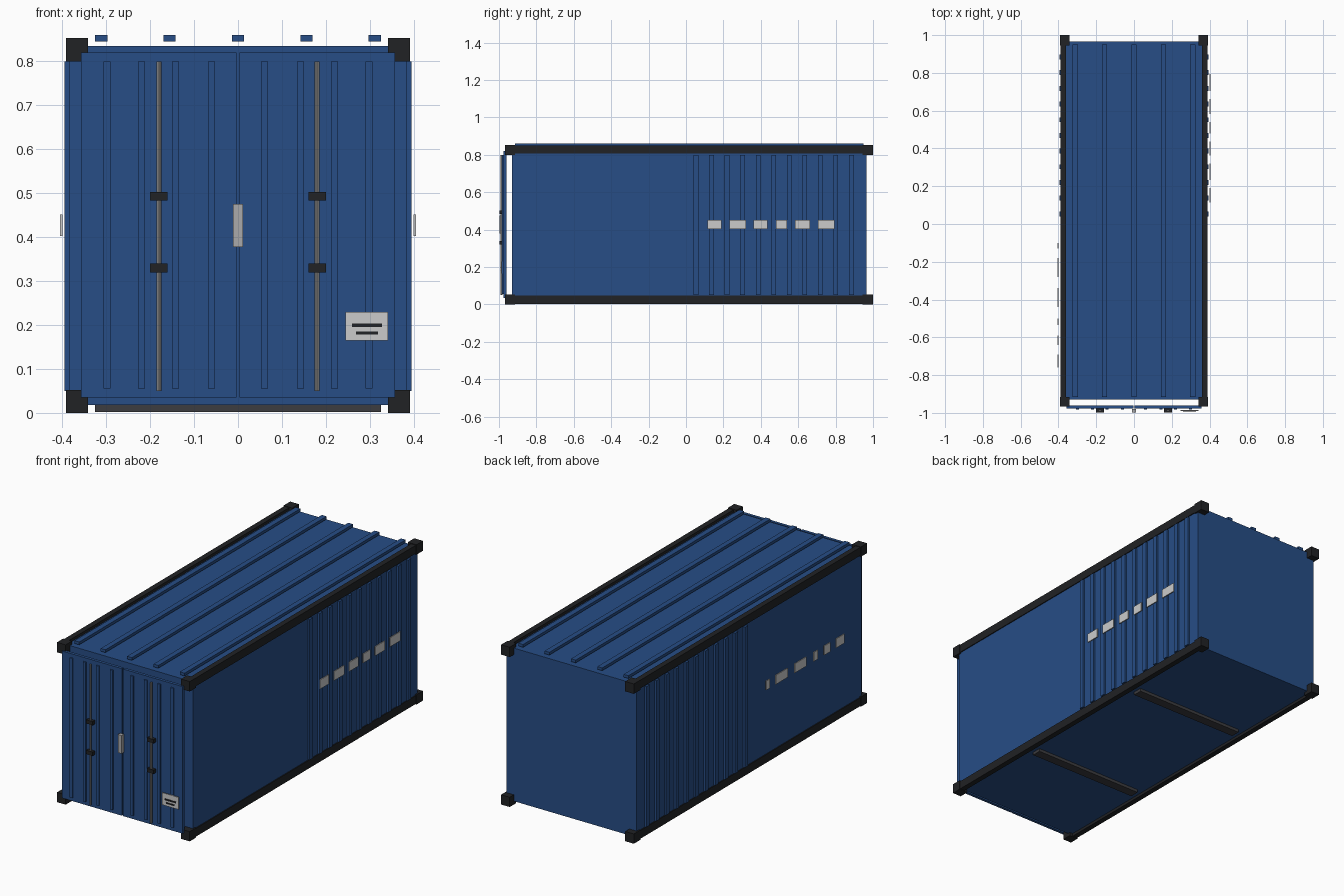
import bpy

if "Cube" in bpy.data.objects:
    bpy.data.objects.remove(bpy.data.objects["Cube"])


def material(name, rgb):
    m = bpy.data.materials.new(name)
    m.diffuse_color = (*rgb, 1)
    m.use_nodes = True
    m.node_tree.nodes["Principled BSDF"].inputs["Base Color"].default_value = m.diffuse_color
    return m


BLUE = material("blue paint", (0.02, 0.075, 0.24))
BLACK = material("black steel", (0.015, 0.016, 0.018))
DARK = material("dark beam", (0.045, 0.045, 0.05))
STEEL = material("bare steel", (0.22, 0.22, 0.22))
HANDLE = material("handle grey", (0.4, 0.4, 0.41))
WHITE = material("white paint", (0.6, 0.6, 0.58))


def box(name, x, y, z, mat):
    """Box from (min, max) ranges along each axis."""
    r = (x, y, z)
    bpy.ops.mesh.primitive_cube_add(size=1, location=[(a + b) / 2 for a, b in r])
    o = bpy.context.object
    o.name = name
    o.scale = [abs(b - a) for a, b in r]
    bpy.ops.object.transform_apply(location=False, rotation=False, scale=True)
    o.data.materials.append(mat)
    return o


def around(c, half):
    return (c - half, c + half)


def side(s, a, b):
    return tuple(sorted((s * a, s * b)))


# Main body
box("container_body", (-0.384, 0.384), (-0.93, 0.965), (0.018, 0.835), BLUE)

# Roof ribs
for x in (-0.311, -0.156, 0, 0.156, 0.311):
    box("roof_rib", around(x, 0.014), (-0.915, 0.95), (0.845, 0.86), BLUE)

# Floor cross beams
for y in (-0.385, 0.415):
    box("floor_beam", (-0.326, 0.326), around(y, 0.025), (0.002, 0.02), DARK)

for s in (-1, 1):
    # Long rails and corner castings
    for z0, z1 in ((0.003, 0.047), (0.806, 0.85)):
        box("long_rail", side(s, 0.36, 0.389), (-0.96, 0.99), (z0, z1), BLACK)
    for z0, z1 in ((0.0, 0.052), (0.80, 0.853)):
        for y0, y1 in ((-0.967, -0.915), (0.945, 1.0)):
            box("corner_casting", side(s, 0.341, 0.392), (y0, y1), (z0, z1), BLACK)

    # Side corrugation ribs
    for i in range(11):
        box("side_rib", side(s, 0.38, 0.395), around(0.054 + i * 0.083, 0.013),
            (0.05, 0.80), BLUE)

    # Doors with ribs
    box("door_panel", side(s, 0.003, 0.357), (-0.976, -0.96), (0.035, 0.82), BLUE)
    for x in (0.06, 0.142, 0.22, 0.298):
        box("door_rib", around(s * x, 0.008), (-0.983, -0.974), (0.055, 0.80), BLUE)

    # Locking bars and brackets
    bpy.ops.mesh.primitive_cylinder_add(vertices=12, radius=0.006, depth=0.75,
                                        location=(s * 0.18, -0.987, 0.425))
    bar = bpy.context.object
    bar.name = "locking_bar"
    bar.data.materials.append(STEEL)
    bpy.ops.object.shade_smooth_by_angle()
    for z in (0.33, 0.493):
        box("bar_bracket", around(s * 0.18, 0.02), (-0.997, -0.978), around(z, 0.01), BLACK)

# Door handle
box("door_handle", (-0.011, 0.011), (-0.998, -0.979), (0.378, 0.475), HANDLE)

# Notice plate with two dark bars
box("notice_plate", (0.245, 0.342), (-0.99, -0.985), (0.165, 0.23), WHITE)
box("plate_bar", (0.26, 0.328), (-0.993, -0.989), (0.195, 0.203), BLACK)
box("plate_bar", (0.269, 0.319), (-0.993, -0.989), (0.178, 0.185), BLACK)

# Side marking blocks
right = ((0.115, 0.19), (0.233, 0.32), (0.362, 0.437),
         (0.48, 0.54), (0.582, 0.662), (0.705, 0.794))
left = ((-0.13, -0.10), (-0.28, -0.18), (-0.44, -0.34),
        (-0.535, -0.50), (-0.64, -0.59), (-0.76, -0.69))
for s, blocks in ((1, right), (-1, left)):
    for y in blocks:
        box("side_marking", side(s, 0.400, 0.405), y, (0.403, 0.452), WHITE)
